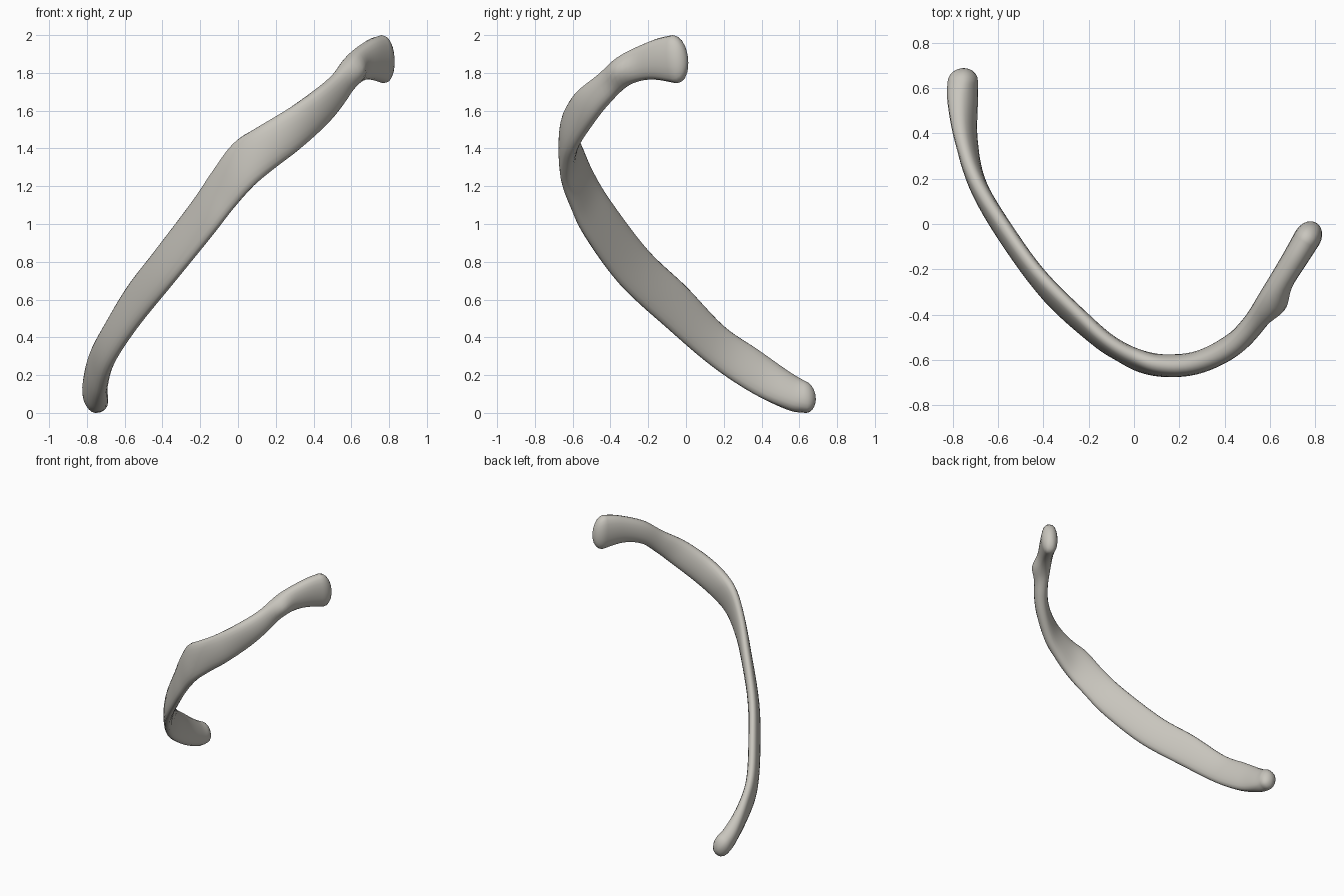
import bpy
import bmesh
import math
from mathutils import Vector

cube = bpy.data.objects.get("Cube")
if cube:
    bpy.data.objects.remove(cube)

SIDES = 20        # points around each cross-section
STEPS = 6         # rings between neighbouring stations
CAP_STEPS = 5     # rings in each rounded end

# Stations along the shaft: upper edge, lower edge, thickness
stations = [
    ((-.78, .63, .165), (-.73, .62, .005), .13),
    ((-.79, .55, .21), (-.72, .54, .02), .12),
    ((-.765, .38, .335), (-.715, .36, .1), .09),
    ((-.7, .2, .46), (-.675, .14, .245), .08),
    ((-.575, 0, .67), (-.55, -.09, .44), .08),
    ((-.43, -.2, .86), (-.355, -.35, .68), .08),
    ((-.235, -.4, 1.12), (-.15, -.53, .93), .08),
    ((-.13, -.5, 1.28), (-.03, -.6, 1.08), .08),
    ((-.02, -.57, 1.43), (.08, -.64, 1.2), .09),
    ((.1, -.62, 1.51), (.2, -.63, 1.3), .1),
    ((.25, -.625, 1.6), (.33, -.59, 1.4), .1),
    ((.4, -.57, 1.7), (.465, -.5, 1.53), .1),
    ((.51, -.46, 1.79), (.545, -.42, 1.63), .1),
    ((.6, -.33, 1.9), (.605, -.31, 1.73), .1),
    ((.7, -.17, 1.975), (.685, -.19, 1.765), .11),
    ((.76, -.07, 2.0), (.77, -.05, 1.745), .12),
]


def spline(a, b, c, d, t):
    """Smooth interpolation between b and c."""
    return b + (c - a) * (t / 2) + (a * 2 - b * 5 + c * 4 - d) * (t * t / 2) \
        + (b * 3 - a - c * 3 + d) * (t ** 3 / 2)


def sample(values):
    """Resample a list of vectors or numbers along the spline."""
    last = len(values) - 1
    out = []
    for i in range(last):
        quad = [values[min(max(i + k, 0), last)] for k in (-1, 0, 1, 2)]
        out += [spline(*quad, s / STEPS) for s in range(STEPS)]
    return out + [values[last]]


def section(upper, lower, thick, tangent, shrink=1.0, push=0.0):
    """Flattened oval between the two edges of the shaft."""
    centre = (upper + lower) / 2 + tangent * push
    half = (upper - lower) / 2 * shrink
    side = half.cross(tangent).normalized() * (thick / 2 * shrink)
    ring = []
    for k in range(SIDES):
        c, s = (f(math.tau * k / SIDES) for f in (math.cos, math.sin))
        ring.append(centre + half * c + side * math.copysign(abs(s) ** .8, s))
    return ring


uppers = sample([Vector(row[0]) for row in stations])
lowers = sample([Vector(row[1]) for row in stations])
widths = sample([row[2] for row in stations])
mids = [(u + l) / 2 for u, l in zip(uppers, lowers)]
count = len(mids)


def tangent_at(i):
    return (mids[min(i + 1, count - 1)] - mids[max(i - 1, 0)]).normalized()


def cap_rings(i, sign, length):
    """Rings that round off one end, from the shaft outwards."""
    rings = []
    for k in range(1, CAP_STEPS + 1):
        a = math.pi / 2 * k / (CAP_STEPS + .4)
        rings.append(section(uppers[i], lowers[i], widths[i], tangent_at(i),
                             math.cos(a), sign * length * math.sin(a)))
    return rings


# Shaft with rounded ends
rings = cap_rings(0, -1, .065)[::-1]
rings += [section(uppers[i], lowers[i], widths[i], tangent_at(i)) for i in range(count)]
rings += cap_rings(count - 1, 1, .075)

# Small knob on the outer side near the upper end
knob = Vector((.64, -.36, 1.81))
outward = Vector((.85, -.5, 0)).normalized()
for ring in rings:
    middle = sum(ring, Vector()) / SIDES
    for p in ring:
        if (p - middle).dot(outward) > 0:
            p += outward * (.035 * math.exp(-((p - knob).length / .075) ** 2))

bm = bmesh.new()
loops = [[bm.verts.new(p) for p in ring] for ring in rings]
for first, second in zip(loops, loops[1:]):
    for k in range(SIDES):
        n = (k + 1) % SIDES
        bm.faces.new((first[k], first[n], second[n], second[k]))
bm.faces.new(loops[0])
bm.faces.new(loops[-1])
bmesh.ops.recalc_face_normals(bm, faces=bm.faces)
for face in bm.faces:
    face.smooth = True

mesh = bpy.data.meshes.new("rib_bone")
bm.to_mesh(mesh)
bm.free()
rib = bpy.data.objects.new("rib_bone", mesh)
bpy.context.collection.objects.link(rib)

# Pale bone colour
bone = bpy.data.materials.new("pale_bone")
bone.use_nodes = True
colour = (.58, .56, .51, 1)
bone.diffuse_color = colour
bone.node_tree.nodes["Principled BSDF"].inputs["Base Color"].default_value = colour
mesh.materials.append(bone)
